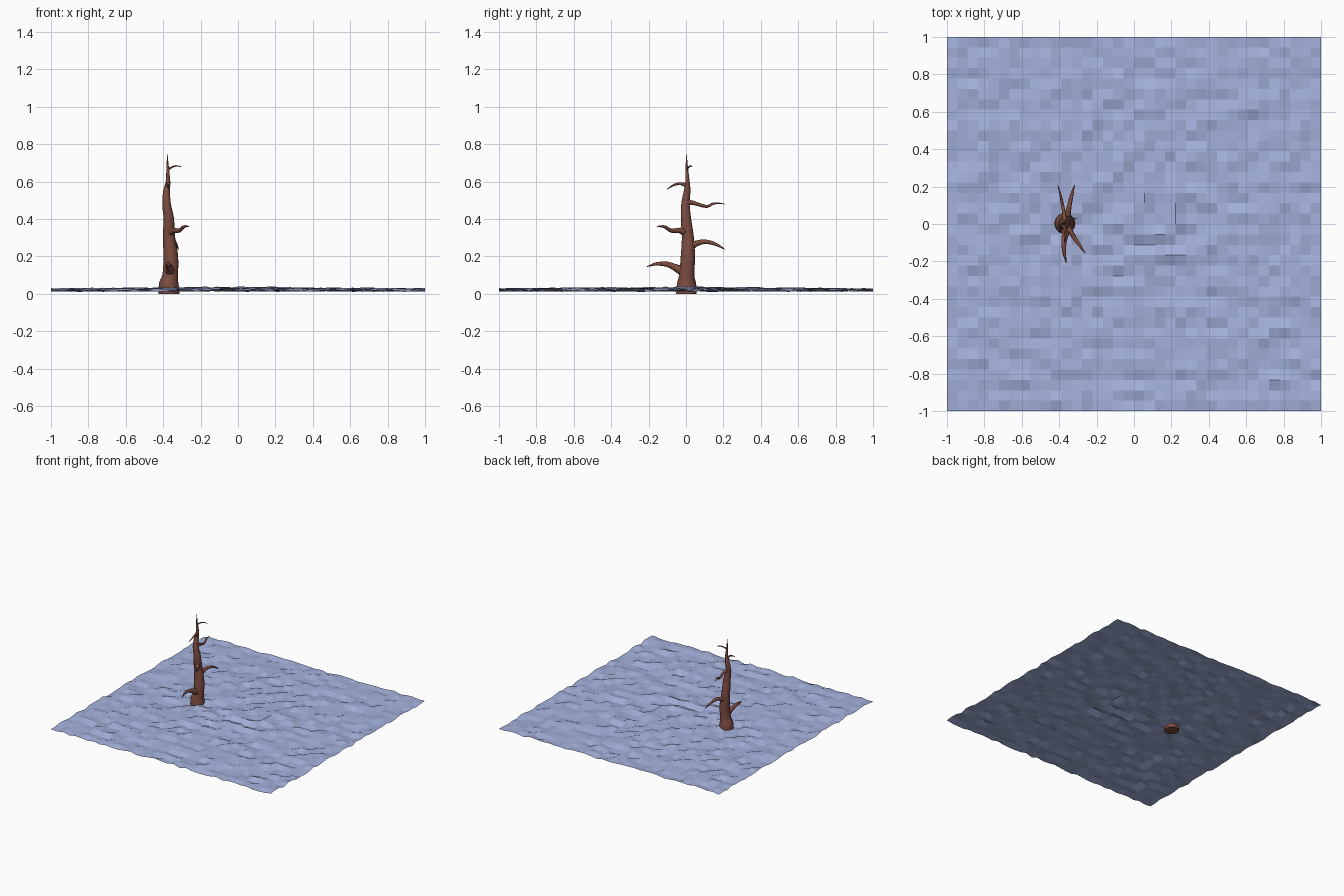
import bpy, bmesh, math, random
from mathutils import Vector

if "Cube" in bpy.data.objects:
    bpy.data.objects.remove(bpy.data.objects["Cube"])

random.seed(7)


def material(name, color):
    m = bpy.data.materials.new(name)
    m.diffuse_color = (*color, 1)
    m.use_nodes = True
    m.node_tree.nodes["Principled BSDF"].inputs["Base Color"].default_value = m.diffuse_color
    return m


SNOW = material("pale blue ground", (0.37, 0.44, 0.71))
BARK = material("reddish brown bark", (0.20, 0.072, 0.052))


def finish(bm, name, mat, smooth):
    bmesh.ops.recalc_face_normals(bm, faces=bm.faces)
    me = bpy.data.meshes.new(name)
    bm.to_mesh(me)
    bm.free()
    me.materials.append(mat)
    for p in me.polygons:
        p.use_smooth = smooth
    ob = bpy.data.objects.new(name, me)
    bpy.context.collection.objects.link(ob)
    if smooth:
        bpy.context.view_layer.objects.active = ob
        ob.select_set(True)
        bpy.ops.object.shade_smooth_by_angle(angle=math.radians(50))
        ob.select_set(False)
    return ob


def spline(pts, steps):
    """Catmull-Rom through (x, y, z, radius) points."""
    pts = [Vector(p) for p in pts]
    ext = [2 * pts[0] - pts[1]] + pts + [2 * pts[-1] - pts[-2]]
    out = []
    for i in range(1, len(ext) - 2):
        a, b, c, d = ext[i - 1:i + 3]
        for s in range(steps):
            t = s / steps
            out.append(0.5 * (2 * b + (c - a) * t + (2 * a - 5 * b + 4 * c - d) * t * t
                              + (3 * b - a - 3 * c + d) * t ** 3))
    return out + [pts[-1]]


def limb(name, pts, sides, steps):
    """Tapered round limb swept along a curved path."""
    path = spline(pts, steps)
    bm = bmesh.new()
    rings, u = [], None
    for i, p in enumerate(path):
        t = (path[min(i + 1, len(path) - 1)] - path[max(i - 1, 0)]).to_3d().normalized()
        t = Vector((t[0], t[1], t[2])).normalized()
        if u is None:
            u = t.orthogonal()
        u = (u - t * u.dot(t)).normalized()
        v = t.cross(u)
        c, r = Vector((p[0], p[1], p[2])), max(p[3], 0.001)
        if name == "trunk" and i == 0:
            u, v = Vector((1, 0, 0)), Vector((0, 1, 0))
        rings.append([bm.verts.new(c + r * (u * math.cos(a) + v * math.sin(a)))
                      for a in (2 * math.pi * k / sides for k in range(sides))])
    for a, b in zip(rings, rings[1:]):
        for k in range(sides):
            n = (k + 1) % sides
            bm.faces.new((a[k], a[n], b[n], b[k]))
    bm.faces.new(rings[0])
    bm.faces.new(rings[-1])
    return finish(bm, name, BARK, True)


# Rough ground: faceted sheet, a little higher and rougher in the middle
bm = bmesh.new()
bmesh.ops.create_grid(bm, x_segments=36, y_segments=36, size=1)
for v in bm.verts:
    d = max(abs(v.co.x), abs(v.co.y))
    v.co.z = 0.021 + 0.005 * (1 - d) + random.uniform(-1, 1) * (0.010 + 0.005 * (1 - d))
finish(bm, "ground", SNOW, False)

# Trunk: x, y, z, radius
limb("trunk", [
    (-0.368, 0.002, 0.0, 0.056), (-0.370, 0.003, 0.05, 0.053), (-0.362, 0.004, 0.10, 0.042),
    (-0.359, 0.010, 0.20, 0.039), (-0.369, 0.010, 0.30, 0.033), (-0.370, 0.000, 0.40, 0.028),
    (-0.382, -0.003, 0.48, 0.023), (-0.382, 0.006, 0.55, 0.018), (-0.374, 0.008, 0.60, 0.012),
    (-0.376, 0.004, 0.67, 0.007), (-0.378, 0.003, 0.748, 0.001)], 14, 3)

# Bare crooked branches, bottom to top
BRANCHES = [
    [(-0.362, 0.00, 0.115, 0.034), (-0.366, -0.05, 0.137, 0.020), (-0.375, -0.10, 0.158, 0.014),
     (-0.372, -0.16, 0.160, 0.009), (-0.362, -0.208, 0.146, 0.002)],
    [(-0.365, 0.01, 0.245, 0.028), (-0.355, 0.05, 0.267, 0.017), (-0.345, 0.10, 0.279, 0.012),
     (-0.333, 0.155, 0.267, 0.009), (-0.318, 0.208, 0.238, 0.002)],
    [(-0.370, 0.005, 0.325, 0.026), (-0.343, -0.035, 0.339, 0.015), (-0.315, -0.08, 0.338, 0.011),
     (-0.290, -0.115, 0.359, 0.008), (-0.262, -0.155, 0.361, 0.002)],
    [(-0.380, 0.00, 0.49, 0.019), (-0.372, 0.04, 0.486, 0.011), (-0.384, 0.11, 0.467, 0.008),
     (-0.392, 0.15, 0.484, 0.006), (-0.406, 0.205, 0.481, 0.002)],
    [(-0.379, 0.006, 0.575, 0.014), (-0.372, -0.02, 0.588, 0.008), (-0.366, -0.06, 0.584, 0.006),
     (-0.374, -0.102, 0.560, 0.0015)],
    [(-0.376, 0.004, 0.66, 0.008), (-0.360, 0.010, 0.674, 0.005), (-0.332, 0.024, 0.684, 0.004),
     (-0.303, 0.033, 0.680, 0.0015)],
]
for i, pts in enumerate(BRANCHES):
    limb(f"branch_{i + 1}", pts, 8, 3)
